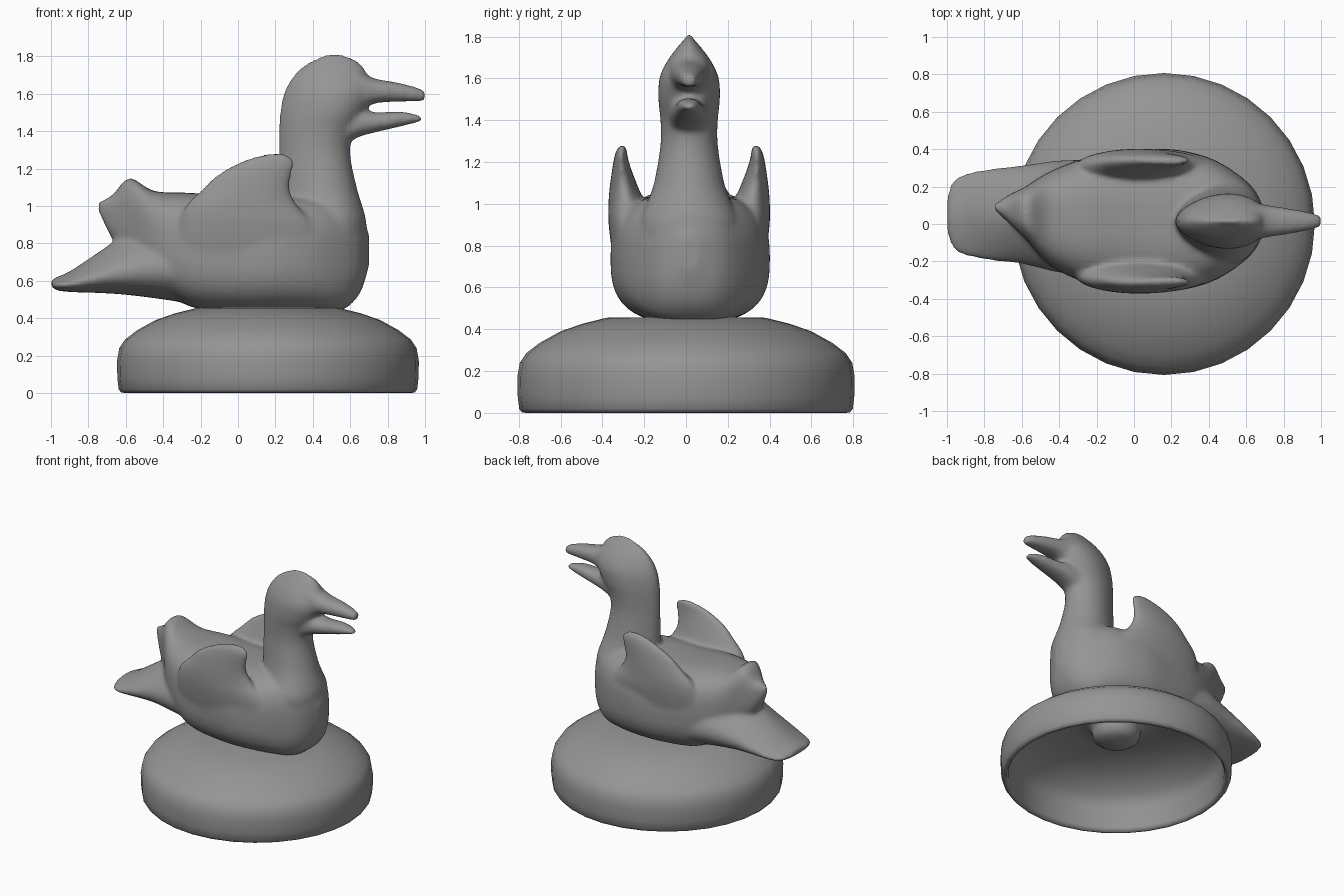
import bpy, bmesh, math

cube = bpy.data.objects.get("Cube")
if cube:
    bpy.data.objects.remove(cube, do_unlink=True)

grey = bpy.data.materials.new("plain grey")
grey.use_nodes = True
colour = (0.3, 0.3, 0.3, 1)
grey.diffuse_color = colour
grey.node_tree.nodes["Principled BSDF"].inputs["Base Color"].default_value = colour

MID = 0.015  # the bird's own centre line


def spline(rows, steps=4):
    """Catmull-Rom interpolation through rows of section values."""
    out = []
    for i in range(len(rows) - 1):
        a, b, c, d = (rows[max(0, min(len(rows) - 1, i + k))] for k in (-1, 0, 1, 2))
        for s in range(steps):
            t = s / steps
            out.append([q + 0.5 * t * (r - p + t * (2 * p - 5 * q + 4 * r - e
                        + t * (3 * (q - r) + e - p))) for p, q, r, e in zip(a, b, c, d)])
    return out + [list(rows[-1])]


def loft(bm, rows, axis, power=2.0, pinch=0.0, n=40):
    """Rows: position on axis, low, high, centre y, half width."""
    rings = []
    for pos, lo, hi, yc, w in spline(rows):
        ring = []
        for i in range(n):
            a = 2 * math.pi * i / n
            c, s = math.cos(a), math.sin(a)
            u = math.copysign(abs(c) ** (2 / power), c)
            v = math.copysign(abs(s) ** (2 / power), s)
            across = (lo + hi) / 2 + u * (hi - lo) / 2
            y = yc + v * max(w, 0.003) * (1 + pinch * c)
            ring.append(bm.verts.new((pos, y, across) if axis == "x" else (across, y, pos)))
        rings.append(ring)
    for r, q in zip(rings, rings[1:]):
        for i in range(n):
            j = (i + 1) % n
            bm.faces.new((r[i], r[j], q[j], q[i]))
    bm.faces.new(rings[0][::-1])
    bm.faces.new(rings[-1])


def finish(bm, name):
    bmesh.ops.recalc_face_normals(bm, faces=bm.faces)
    for f in bm.faces:
        f.smooth = True
    me = bpy.data.meshes.new(name)
    bm.to_mesh(me)
    bm.free()
    me.materials.append(grey)
    ob = bpy.data.objects.new(name, me)
    bpy.context.collection.objects.link(ob)
    return ob


bird = bmesh.new()

# Body with the raised upper tail
loft(bird, [(-.75, .98, 1.02, .09, .01), (-.67, .82, 1.06, .08, .075), (-.58, .7, 1.15, .06, .14),
            (-.45, .58, 1.08, .03, .25), (-.25, .46, 1.07, .02, .335), (0, .43, 1.05, .02, .37),
            (.2, .43, 1.05, .02, .38), (.4, .43, 1.05, .02, .335), (.55, .44, 1.02, .02, .25),
            (.65, .53, .96, .02, .155), (.7, .68, .85, .02, .04)], "x", 2.8)

# Flat-bottomed fan of the lower tail
loft(bird, [(-1, .57, .6, .05, .1), (-.97, .55, .62, .05, .17), (-.9, .54, .65, .05, .21),
            (-.75, .535, .75, .05, .235), (-.6, .525, .85, .05, .25), (-.4, .5, .95, .04, .285),
            (-.15, .46, .95, .03, .3)], "x", 1.9, -0.35)

# Neck and crested head
loft(bird, [(.68, .3, .6, MID, .18), (.82, .24, .68, MID, .22), (.92, .22, .685, MID, .23),
            (1, .22, .665, MID, .2), (1.1, .22, .635, MID, .165), (1.28, .22, .6, MID, .135),
            (1.4, .22, .62, MID, .135), (1.5, .225, .68, MID, .145), (1.6, .245, .72, MID, .14),
            (1.68, .285, .7, MID, .105), (1.75, .35, .665, MID, .055), (1.79, .42, .61, MID, .02),
            (1.815, .48, .54, MID, .006)], "z", 1.9, 0.2)

# Open beak, upper and lower
loft(bird, [(.55, 1.45, 1.76, MID, .1), (.63, 1.48, 1.74, MID, .1), (.72, 1.545, 1.685, MID, .085),
            (.85, 1.557, 1.66, MID, .065), (.95, 1.558, 1.635, MID, .045),
            (1, 1.56, 1.615, MID, .028)], "x", 2.3)
loft(bird, [(.55, 1.32, 1.51, MID, .1), (.65, 1.37, 1.51, MID, .09), (.74, 1.395, 1.5, MID, .075),
            (.85, 1.42, 1.505, MID, .06), (.93, 1.44, 1.495, MID, .045),
            (.98, 1.45, 1.48, MID, .025)], "x", 2.3)

# Pair of raised wings flowing out of the flanks
for side in (1, -1):
    wing = [(.6, -.2, .4, .26, .07), (.75, -.3, .44, .28, .085), (.9, -.31, .4, .295, .09),
            (1, -.28, .32, .3, .086), (1.08, -.2, .28, .312, .068), (1.16, -.12, .285, .322, .047),
            (1.22, -.02, .3, .326, .033), (1.26, .08, .287, .322, .024),
            (1.28, .17, .25, .318, .014)]
    loft(bird, [(z, lo, hi, MID + side * d, w) for z, lo, hi, d, w in wing], "z")

duck = finish(bird, "bird")
blend = duck.modifiers.new("merge parts", "REMESH")
blend.mode = "VOXEL"
blend.voxel_size = 0.014
blend.use_smooth_shade = True
soft = duck.modifiers.new("soften seams", "SMOOTH")
soft.factor = 0.5
soft.iterations = 10

# Hollow domed base with a peg inside, turned about its axis
profile = [(0, .46), (.38, .455), (.5, .425), (.6, .39), (.7, .335), (.765, .285), (.795, .24),
           (.807, .17), (.805, .08), (.798, .02), (.785, .003), (.765, 0), (.75, .03), (.745, .18),
           (.69, .265), (.5, .36), (.3, .4), (.21, .405), (.175, .385), (.165, .34), (.155, .305),
           (.11, .275), (0, .265)]
base = bmesh.new()
verts = [base.verts.new((r, 0, z)) for r, z in profile]
edges = [base.edges.new(pair) for pair in zip(verts, verts[1:])]
bmesh.ops.spin(base, geom=verts + edges, cent=(0, 0, 0), axis=(0, 0, 1),
               angle=2 * math.pi, steps=32, use_merge=True)
bmesh.ops.remove_doubles(base, verts=base.verts, dist=0.0005)
stand = finish(base, "round_base")
stand.location.x = 0.16
